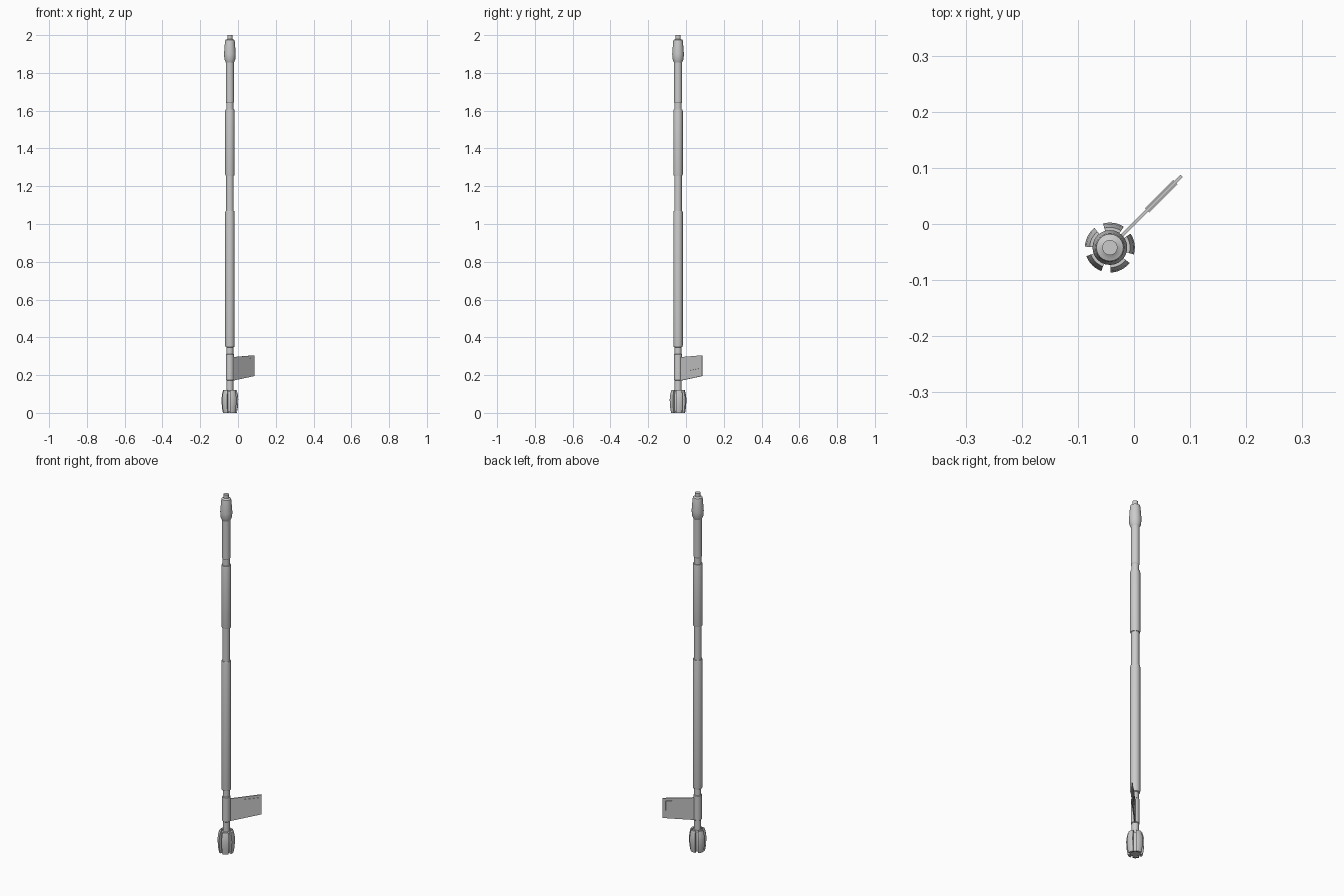
import bpy, bmesh
from math import sin, cos, pi, radians

if "Cube" in bpy.data.objects:
    bpy.data.objects.remove(bpy.data.objects["Cube"])

CX, CY = -0.043, -0.042


def finish(name, bm, smooth=True):
    bmesh.ops.recalc_face_normals(bm, faces=bm.faces)
    me = bpy.data.meshes.new(name)
    bm.to_mesh(me)
    bm.free()
    ob = bpy.data.objects.new(name, me)
    bpy.context.collection.objects.link(ob)
    ob.location = (CX, CY, 0)
    if smooth:
        bpy.ops.object.select_all(action='DESELECT')
        bpy.context.view_layer.objects.active = ob
        ob.select_set(True)
        bpy.ops.object.shade_smooth_by_angle(angle=radians(25))
    return ob


def lathe(name, profile, n=24):
    """Closed round part from (radius, z) points."""
    bm = bmesh.new()
    rings = [[bm.verts.new((r * cos(2 * pi * i / n), r * sin(2 * pi * i / n), z))
              for i in range(n)] for r, z in profile]
    for a, b in zip(rings, rings[1:]):
        for i in range(n):
            j = (i + 1) % n
            bm.faces.new((a[i], a[j], b[j], b[i]))
    bm.faces.new(rings[0])
    bm.faces.new(rings[-1])
    return finish(name, bm)


def sector(name, profile, mid, span, steps=6):
    """Closed profile swept through part of a turn."""
    bm = bmesh.new()
    rings = []
    for s in range(steps + 1):
        a = radians(mid - span / 2 + span * s / steps)
        rings.append([bm.verts.new((r * cos(a), r * sin(a), z)) for r, z in profile])
    m = len(profile)
    for a, b in zip(rings, rings[1:]):
        for i in range(m):
            j = (i + 1) % m
            bm.faces.new((a[i], a[j], b[j], b[i]))
    bm.faces.new(rings[0])
    bm.faces.new(rings[-1])
    return finish(name, bm)


def plate(name, outline, thickness):
    """Flat (distance, z) outline standing on the diagonal direction."""
    bm = bmesh.new()
    sides = [[bm.verts.new((d, y, z)) for d, z in outline]
             for y in (-thickness / 2, thickness / 2)]
    a, b = sides
    bm.faces.new(a)
    bm.faces.new(b)
    for i in range(len(outline)):
        j = (i + 1) % len(outline)
        bm.faces.new((a[i], a[j], b[j], b[i]))
    ob = finish(name, bm, False)
    ob.rotation_euler.z = radians(45)
    return ob


# Shaft with grips and recessed bands
lathe("shaft", [
    (0.018, 0.10), (0.018, 0.172), (0.021, 0.175), (0.021, 0.31),
    (0.018, 0.313), (0.018, 0.347), (0.0235, 0.35), (0.025, 0.358),
    (0.025, 1.062), (0.0235, 1.07), (0.020, 1.07), (0.020, 1.257),
    (0.0235, 1.257), (0.025, 1.263), (0.025, 1.597), (0.0235, 1.605),
    (0.019, 1.605), (0.019, 1.64), (0.0215, 1.645), (0.0215, 1.88)])

# Tapered top cap and tip
lathe("top_cap", [(0.0215, 1.855), (0.029, 1.872), (0.031, 1.90),
                  (0.026, 1.965), (0.024, 1.975), (0.018, 1.977),
                  (0.0135, 1.98), (0.0135, 2.0)])

# Base core
lathe("base_core", [(0.027, 0.004), (0.030, 0.02), (0.030, 0.095), (0.026, 0.112),
                    (0.018, 0.118)])

# Five curved base claws
claw = [(0.026, 0.0), (0.037, 0.0), (0.042, 0.028), (0.0445, 0.07),
        (0.042, 0.095), (0.036, 0.12), (0.026, 0.12)]
for k in range(5):
    sector(f"base_claw_{k + 1}", claw, 9 + 72 * k, 50)

# Side fin and its raised panel
plate("side_fin", [(0.015, 0.17), (0.181, 0.195), (0.181, 0.305), (0.015, 0.295)], 0.006)
plate("fin_panel", [(0.094, 0.225), (0.165, 0.235), (0.165, 0.29), (0.094, 0.287)], 0.011)
